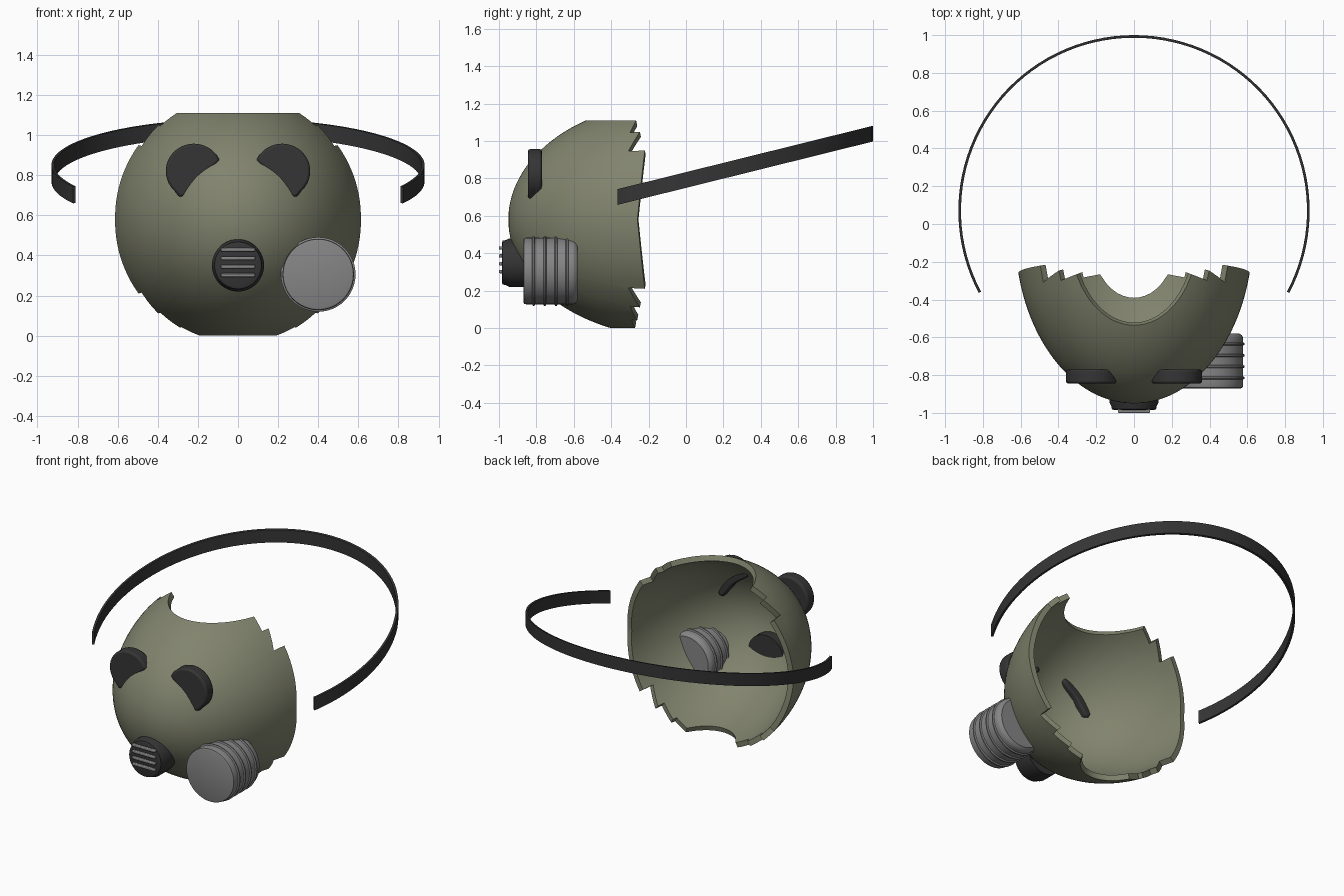
import bpy, bmesh, math
from mathutils import Vector

cube = bpy.data.objects.get("Cube")
if cube:
    bpy.data.objects.remove(cube, do_unlink=True)


def material(name, rgb):
    m = bpy.data.materials.new(name)
    m.use_nodes = True
    m.diffuse_color = (*rgb, 1)
    bsdf = next(n for n in m.node_tree.nodes if n.type == 'BSDF_PRINCIPLED')
    bsdf.inputs["Base Color"].default_value = (*rgb, 1)
    return m


OLIVE = material("olive", (0.22, 0.23, 0.155))
BLACK = material("black_rubber", (0.035, 0.035, 0.036))
GREY = material("grey_metal", (0.235, 0.235, 0.24))


def finish(bm, name, mat, bevel=0):
    bmesh.ops.recalc_face_normals(bm, faces=bm.faces[:])
    mesh = bpy.data.meshes.new(name)
    bm.to_mesh(mesh)
    bm.free()
    mesh.materials.append(mat)
    ob = bpy.data.objects.new(name, mesh)
    bpy.context.collection.objects.link(ob)
    bpy.ops.object.select_all(action='DESELECT')
    ob.select_set(True)
    bpy.context.view_layer.objects.active = ob
    bpy.ops.object.shade_smooth_by_angle(angle=math.radians(35))
    if bevel:
        mod = ob.modifiers.new("soft_edges", 'BEVEL')
        mod.width = bevel
        mod.segments = 2
        mod.limit_method = 'ANGLE'
        mod.angle_limit = math.radians(50)
    return ob


def lathe(name, mat, cx, cz, profile, sides=48):
    """Closed turned solid around a y axis; profile is (radius, y)."""
    bm = bmesh.new()
    rings = []
    for r, y in profile:
        rings.append([bm.verts.new((cx + r * math.cos(math.tau * i / sides), y,
                                    cz + r * math.sin(math.tau * i / sides)))
                      for i in range(sides)])
    for a, b in zip(rings, rings[1:]):
        for i in range(sides):
            j = (i + 1) % sides
            bm.faces.new((a[i], a[j], b[j], b[i]))
    bm.faces.new(rings[0])
    bm.faces.new(rings[-1])
    return finish(bm, name, mat)


# Mask shell: half ellipsoid with a stepped back edge
CY, CZ, RAD, DEPTH, WALL = -0.05, 0.58, 0.63, 0.90, 0.035
TEETH = [(0, 37, -0.26, -0.22), (37, 50, -0.31, -0.245),
         (50, 62, -0.30, -0.26), (62, 90, -0.29, -0.24)]


def edge_y(deg):
    a = abs((deg + 90) % 180 - 90)
    for a0, a1, y0, y1 in TEETH:
        if a <= a1:
            return y0 + (y1 - y0) * (a - a0) / (a1 - a0)
    return TEETH[-1][3]


def on_shell(phi, deg):
    t = math.radians(deg)
    r = RAD * math.sin(phi)
    return (r * math.cos(t), CY - DEPTH * math.cos(phi), CZ + r * math.sin(t))


def back_angle(y):
    return math.acos((CY - y) / DEPTH)


steps = [t[1] for t in TEETH[:-1]]
quarter = [a for a in range(0, 91, 3) if all(abs(a - s) > 1 for s in steps)]
quarter += [s + d for s in steps for d in (-0.3, 0.3)]
degs = sorted({round(d % 360, 2) for a in quarter
               for d in (a, 180 - a, 180 + a, 360 - a)})

bm = bmesh.new()
pole = bm.verts.new(on_shell(0, 0))
ROWS = 24
cols = []
for d in degs:
    phis = [back_angle(-0.33) * k / ROWS for k in range(1, ROWS + 1)]
    phis.append(back_angle(edge_y(d)))
    cols.append([bm.verts.new(on_shell(p, d)) for p in phis])
for i, a in enumerate(cols):
    b = cols[(i + 1) % len(cols)]
    bm.faces.new((pole, a[0], b[0]))
    for k in range(ROWS):
        bm.faces.new((a[k], a[k + 1], b[k + 1], b[k]))
for z, n in ((0, -1), (1.11, 1)):
    bmesh.ops.bisect_plane(bm, geom=bm.verts[:] + bm.edges[:] + bm.faces[:],
                           plane_co=(0, 0, z), plane_no=(0, 0, n),
                           clear_outer=True)
# Wall thickness, pushed inward along the surface normal
out = bmesh.ops.extrude_face_region(bm, geom=bm.faces[:], use_keep_orig=True)
for v in out["geom"]:
    if isinstance(v, bmesh.types.BMVert):
        n = Vector((v.co.x / RAD ** 2, (v.co.y - CY) / DEPTH ** 2,
                    (v.co.z - CZ) / RAD ** 2)).normalized()
        v.co -= n * WALL
finish(bm, "mask_shell", OLIVE)

# Eye lenses: rounded discs with the lower inner side cut away
arc = [(0.22 + 0.14 * math.cos(math.radians(a)), 0.82 + 0.137 * math.sin(math.radians(a)))
       for a in range(-48, 145, 8)]
inner = [(0.09, 0.875), (0.115, 0.85), (0.165, 0.815), (0.20, 0.785),
         (0.225, 0.75), (0.25, 0.72), (0.27, 0.69), (0.295, 0.695)]
for side, name in ((1, "left_eye"), (-1, "right_eye")):
    bm = bmesh.new()
    face = bm.faces.new([bm.verts.new((side * x, -0.845, z)) for x, z in arc + inner])
    ext = bmesh.ops.extrude_face_region(bm, geom=[face], use_keep_orig=True)
    bmesh.ops.translate(bm, vec=(0, 0.075, 0),
                        verts=[v for v in ext["geom"] if isinstance(v, bmesh.types.BMVert)])
    finish(bm, name, BLACK, bevel=0.012)

# Mouth valve with four grille bars
lathe("mouth_valve", BLACK, 0, 0.35,
      [(0.105, -0.985), (0.117, -0.98), (0.12, -0.965), (0.13, -0.945), (0.13, -0.84)])
for i in range(4):
    bm = bmesh.new()
    bmesh.ops.create_cube(bm, size=1)
    bmesh.ops.scale(bm, vec=(0.17, 0.022, 0.018), verts=bm.verts[:])
    bmesh.ops.translate(bm, vec=(0, -0.989, 0.428 - 0.042 * i), verts=bm.verts[:])
    finish(bm, f"grille_bar_{i + 1}", GREY, bevel=0.005)

# Filter canister with raised ribs
R = 0.178
profile = [(R - 0.014, -0.87), (R - 0.003, -0.866), (R, -0.855)]
for i in range(4):
    y = -0.815 + 0.06 * i
    profile += [(R, y - 0.008), (R + 0.008, y - 0.004), (R + 0.008, y + 0.004), (R, y + 0.008)]
profile += [(R, -0.605), (R - 0.006, -0.59), (R - 0.02, -0.58)]
lathe("filter_canister", GREY, 0.4, 0.305, profile)

# Head strap: open hoop rising toward the back
bm = bmesh.new()
SEG = 72
HOOP_Y, HOOP_R = 0.07, 0.93
start = -math.asin(0.435 / HOOP_R)
sections = []
for i in range(SEG + 1):
    a = start + (math.pi - 2 * start) * i / SEG
    ring = []
    for r, h in ((0, -1), (0, 1), (-0.014, 1), (-0.014, -1)):
        x, y = (HOOP_R + r) * math.cos(a), HOOP_Y + (HOOP_R + r) * math.sin(a)
        ring.append(bm.verts.new((x, y, 0.70 + 0.248 * (y + 0.37) + 0.042 * h)))
    sections.append(ring)
for a, b in zip(sections, sections[1:]):
    for k in range(4):
        j = (k + 1) % 4
        bm.faces.new((a[k], a[j], b[j], b[k]))
bm.faces.new(sections[0])
bm.faces.new(sections[-1])
finish(bm, "head_strap", BLACK)
